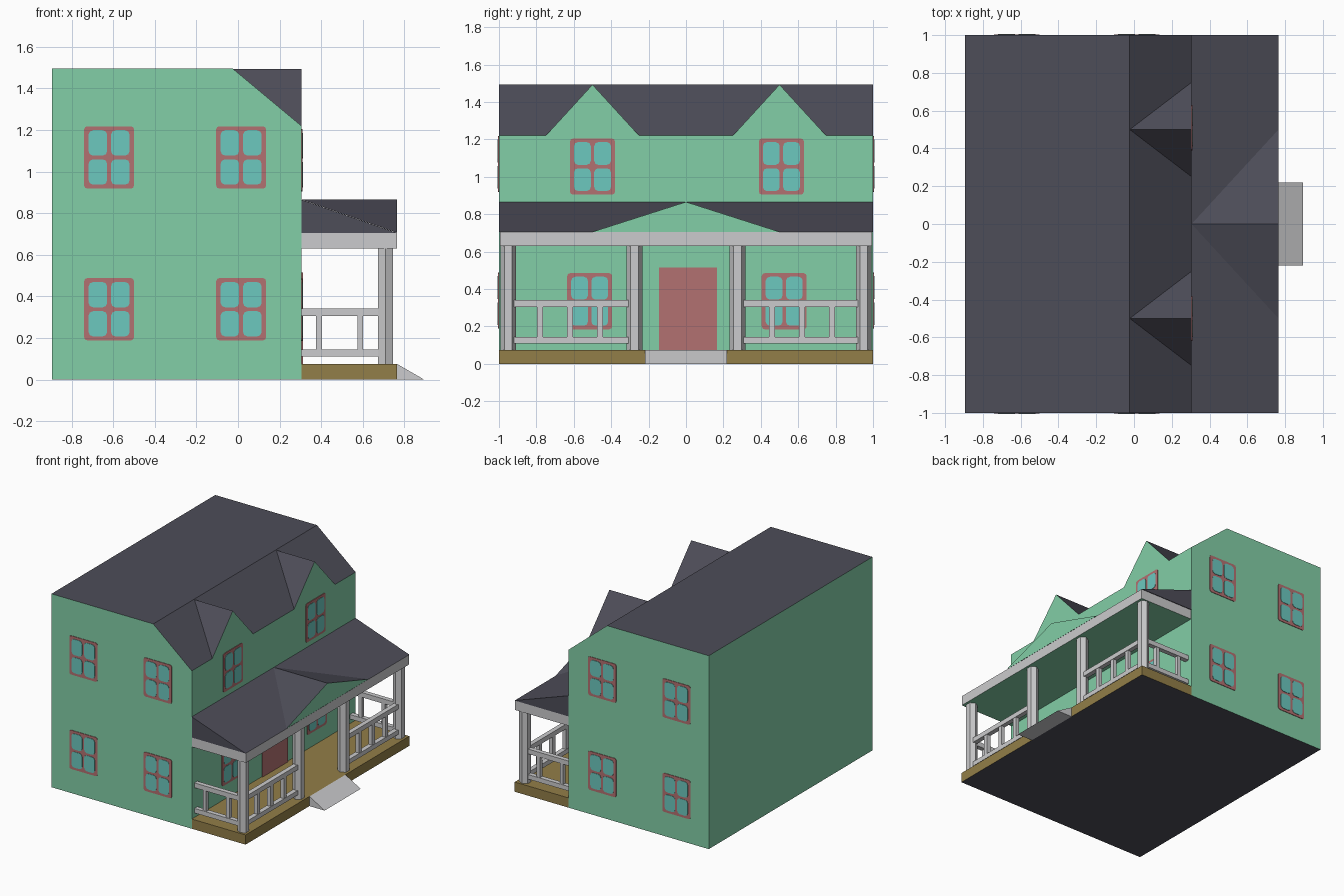
import bpy, bmesh, math
from mathutils import Matrix, Vector

if "Cube" in bpy.data.objects:
    bpy.data.objects.remove(bpy.data.objects["Cube"])


def material(name, rgb):
    m = bpy.data.materials.new(name)
    m.diffuse_color = (*rgb, 1)
    m.use_nodes = True
    m.node_tree.nodes["Principled BSDF"].inputs["Base Color"].default_value = m.diffuse_color
    return m


GREEN = material("wall_green", (0.225, 0.62, 0.385))
ROOF = material("roof_slate", (0.075, 0.074, 0.098))
GREY = material("trim_grey", (0.60, 0.60, 0.61))
RED = material("frame_red", (0.45, 0.165, 0.165))
GLASS = material("glass_teal", (0.15, 0.58, 0.52))
TAN = material("porch_tan", (0.29, 0.21, 0.065))


def finish(bm, name, mats, rule=None):
    bm.normal_update()
    if rule:
        for f in bm.faces:
            f.material_index = rule(f.normal)
    me = bpy.data.meshes.new(name)
    bm.to_mesh(me)
    bm.free()
    for m in mats:
        me.materials.append(m)
    ob = bpy.data.objects.new(name, me)
    bpy.context.collection.objects.link(ob)
    return ob


def extrude(name, profile, y0, y1, mats, rule=None):
    """Extrude an x/z profile along y."""
    bm = bmesh.new()
    face = bm.faces.new([bm.verts.new((x, y0, z)) for x, z in profile])
    ext = bmesh.ops.extrude_face_region(bm, geom=[face])["geom"]
    bmesh.ops.translate(bm, vec=(0, y1 - y0, 0),
                        verts=[v for v in ext if isinstance(v, bmesh.types.BMVert)])
    bmesh.ops.recalc_face_normals(bm, faces=bm.faces)
    return finish(bm, name, mats, rule)


def box(name, x0, x1, y0, y1, z0, z1, mats, rule=None):
    return extrude(name, [(x0, z0), (x1, z0), (x1, z1), (x0, z1)], y0, y1, mats, rule)


def gable(name, back, front, cy, half, z_low, z_top):
    """Pointed roof piece: green front triangle, two slate slopes."""
    bm = bmesh.new()
    a = bm.verts.new((back, cy, z_top))
    t = bm.verts.new((front, cy, z_top))
    l = bm.verts.new((front, cy - half, z_low))
    r = bm.verts.new((front, cy + half, z_low))
    for f in ((l, r, t), (l, t, a), (r, a, t)):
        bm.faces.new(f)
    finish(bm, name, [GREEN, ROOF], lambda n: 0 if n.x > 0.9 else 1)


def rounded(bm, cx, cy, w, h, r, depth, index):
    """Thin plate with rounded corners in the local x/y plane."""
    pts = []
    for k, (sx, sy) in enumerate(((1, 1), (-1, 1), (-1, -1), (1, -1))):
        for s in range(3):
            a = math.radians(90 * k + 45 * s)
            pts.append((cx + sx * (w / 2 - r) + r * math.cos(a),
                        cy + sy * (h / 2 - r) + r * math.sin(a)))
    low = [bm.verts.new((x, y, 0)) for x, y in pts]
    top = [bm.verts.new((x, y, depth)) for x, y in pts]
    faces = [bm.faces.new(top)]
    for i in range(len(pts)):
        j = (i + 1) % len(pts)
        faces.append(bm.faces.new((low[i], low[j], top[j], top[i])))
    for f in faces:
        f.material_index = index


def window(name, pos, angle):
    bm = bmesh.new()
    rounded(bm, 0, 0, 0.24, 0.30, 0.015, 0.004, 0)
    for sx in (-1, 1):
        for sy in (-1, 1):
            rounded(bm, sx * 0.054, sy * 0.070, 0.090, 0.122, 0.022, 0.007, 1)
    bm.transform(Matrix.Translation(Vector(pos)) @ Matrix.Rotation(math.radians(angle), 4, 'Z')
                 @ Matrix.Rotation(math.radians(90), 4, 'X'))
    finish(bm, name, [RED, GLASS])


WALL, EDGE = 0.305, 0.765   # front wall and porch edge along x

# House body: slate where it faces up or down
extrude("house_body", [(-0.895, 0), (WALL, 0), (WALL, 1.22), (-0.025, 1.495), (-0.895, 1.495)],
        -1, 1, [GREEN, ROOF], lambda n: 1 if abs(n.z) > 0.3 else 0)

# Dormers
for cy in (-0.5, 0.5):
    gable("dormer", -0.025, WALL, cy, 0.25, 1.22, 1.493)

# Porch floor, step, beam with ceiling, roof and gable
box("porch_floor", WALL, EDGE, -1, 1, 0, 0.075, [TAN, ROOF], lambda n: 1 if n.z < -0.5 else 0)
extrude("porch_ramp_step", [(EDGE, 0), (0.895, 0), (EDGE, 0.075)], -0.22, 0.22, [GREY])
box("porch_beam", WALL, EDGE, -0.995, 0.995, 0.63, 0.705, [GREY, GREEN],
    lambda n: 1 if n.z < -0.5 else 0)
extrude("porch_roof", [(WALL, 0.705), (EDGE, 0.705), (WALL, 0.865)], -1, 1, [ROOF])
gable("porch_gable", WALL, EDGE, 0, 0.5, 0.706, 0.866)

# Hexagonal posts
for y in (-0.95, -0.275, 0.275, 0.95):
    bm = bmesh.new()
    bmesh.ops.create_cone(bm, cap_ends=True, segments=6, radius1=0.042, radius2=0.042, depth=0.557)
    ang = math.atan2(max(bm.verts, key=lambda v: v.co.y).co.y,
                     max(bm.verts, key=lambda v: v.co.y).co.x)
    bm.transform(Matrix.Translation((0.71, y, 0.3525))
                 @ Matrix.Rotation(math.pi / 2 - ang, 4, 'Z'))
    finish(bm, "porch_post", [GREY])

# Railings, mirrored left and right
for s in (-1, 1):
    for z0, z1 in ((0.11, 0.145), (0.305, 0.342)):
        ya, yb = sorted((s * 0.275, s * 0.95))
        box("front_rail", 0.692, 0.728, ya, yb, z0, z1, [GREY])
        box("side_rail", WALL, 0.71, s * 0.95 - 0.018, s * 0.95 + 0.018, z0, z1, [GREY])
    for y in (0.46, 0.62, 0.78):
        box("front_baluster", 0.695, 0.725, s * y - 0.016, s * y + 0.016, 0.14, 0.31, [GREY])
    for x in (0.39, 0.588):
        box("side_baluster", x - 0.014, x + 0.014, s * 0.95 - 0.015, s * 0.95 + 0.015,
            0.14, 0.31, [GREY])

# Windows on both ends and the porch side
for z in (0.338, 1.068):
    for x in (-0.62, 0.015):
        window("end_window", (x, -1, z), 0)
        window("end_window", (x, 1, z), 180)
for y, z in ((-0.515, 0.335), (0.525, 0.335), (-0.5, 1.055), (0.51, 1.055)):
    window("porch_side_window", (WALL, y, z), 90)

# Door
box("door", WALL, WALL + 0.008, -0.145, 0.165, 0.075, 0.515, [RED])
